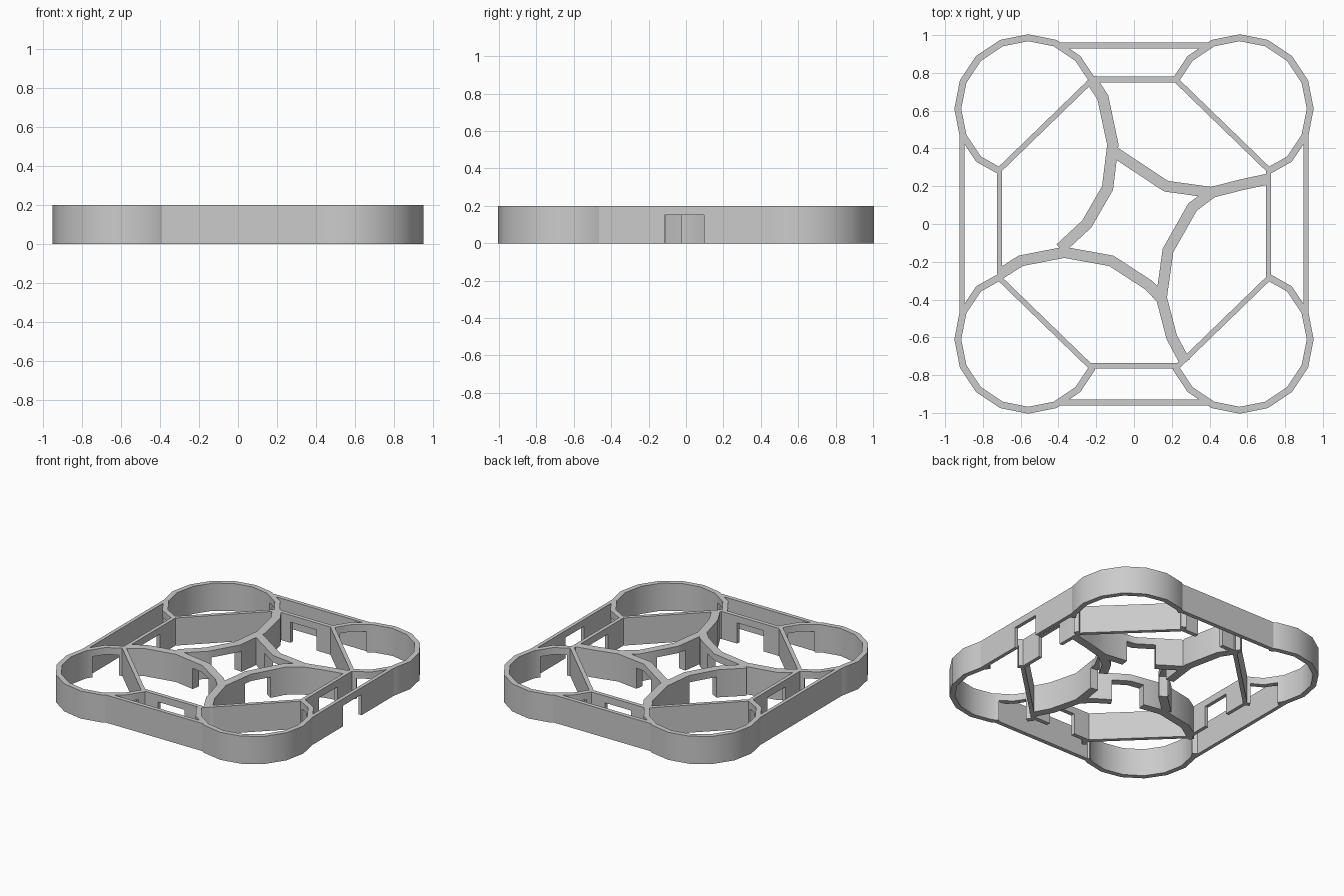
import bpy, bmesh
from math import cos, sin, radians
from mathutils import Vector

if "Cube" in bpy.data.objects:
    bpy.data.objects.remove(bpy.data.objects["Cube"])

H, DOOR_H = 0.2, 0.15


def wall(name, pts, width, doors=(), door_w=0.21):
    """Mitred wall along a path; doors are points where a doorway is cut."""
    pts = [Vector(p) for p in pts]
    lens = [0.0]
    for a, b in zip(pts, pts[1:]):
        lens.append(lens[-1] + (b - a).length)

    def at(s):
        for i in range(len(pts) - 1):
            if s <= lens[i + 1]:
                return pts[i].lerp(pts[i + 1], (s - lens[i]) / (lens[i + 1] - lens[i]))
        return pts[-1]

    # doorway intervals measured along the path
    spans = []
    for d in doors:
        s = min((lens[-1] * k / 400 for k in range(401)), key=lambda t: (at(t) - Vector(d)).length)
        spans.append((s - door_w / 2, s + door_w / 2))
    stops = sorted(set(lens) | {s for sp in spans for s in sp})
    stops = [s for i, s in enumerate(stops) if i == 0 or s - stops[i - 1] > 1e-4]
    path = [at(s) for s in stops]
    base = [DOOR_H if any(a < (s + t) / 2 < b for a, b in spans) else 0.0
            for s, t in zip(stops, stops[1:])]

    # mitred left and right offsets
    dirs = [(b - a).normalized() for a, b in zip(path, path[1:])]
    left, right = [], []
    for i, p in enumerate(path):
        d0, d1 = dirs[max(i - 1, 0)], dirs[min(i, len(dirs) - 1)]
        n0, n1 = Vector((-d0.y, d0.x)), Vector((-d1.y, d1.x))
        m = (n0 + n1).normalized()
        m *= width / 2 / m.dot(n0)
        left.append(p + m)
        right.append(p - m)

    bm = bmesh.new()

    def quad(*vs):
        bm.faces.new([bm.verts.new((v.x, v.y, z)) for v, z in vs])

    for i, z in enumerate(base):
        a, b, c, d = right[i], right[i + 1], left[i + 1], left[i]
        quad((a, H), (b, H), (c, H), (d, H))
        quad((d, z), (c, z), (b, z), (a, z))
        quad((a, z), (b, z), (b, H), (a, H))
        quad((c, z), (d, z), (d, H), (c, H))
        prev = base[i - 1] if i else H
        nxt = base[i + 1] if i + 1 < len(base) else H
        if prev > z:
            quad((d, z), (a, z), (a, prev), (d, prev))
        if nxt > z:
            quad((b, z), (c, z), (c, nxt), (b, nxt))
    bmesh.ops.remove_doubles(bm, verts=bm.verts, dist=1e-5)
    me = bpy.data.meshes.new(name)
    bm.to_mesh(me)
    bm.free()
    ob = bpy.data.objects.new(name, me)
    bpy.context.collection.objects.link(ob)
    bpy.context.view_layer.objects.active = ob
    ob.select_set(True)
    bpy.ops.object.shade_smooth_by_angle(angle=radians(30))
    ob.select_set(False)


# corner turrets: partial 16-sided rings with doorways across the corridors
for sx in (-1, 1):
    for sy in (-1, 1):
        ring = [(sx * (0.56 + 0.373 * cos(radians(a))), sy * (0.61 + 0.376 * sin(radians(a))))
                for a in [-112.5 + 22.5 * k for k in range(2, 11)]]
        lo = [(sx * (0.56 + 0.373 * cos(radians(a))), sy * (0.61 + 0.376 * sin(radians(a))))
              for a in (-67.5 - 45, -67.5, -45, -22.5)]
        # full sweep from the side corridor round to the end corridor
        sweep = [(sx * (0.56 + 0.373 * cos(radians(a))), sy * (0.61 + 0.376 * sin(radians(a))))
                 for a in [-67.5 + 22.5 * k for k in range(11)]]
        sweep[0] = (sx * 0.71, sy * 0.28)
        sweep[-1] = (sx * 0.22, sy * 0.76)
        wall("corner_ring", sweep, 0.036,
             [(sx * 0.815, sy * 0.355), (sx * 0.31, sy * 0.865)], 0.19)

# outer straight walls; only the right one has a doorway
for s in (-1, 1):
    wall("outer_end_wall", [(-0.41, s * 0.945), (0.41, s * 0.945)], 0.03)
    wall("outer_side_wall", [(s * 0.91, -0.47), (s * 0.91, 0.47)], 0.026,
         [(0.91, -0.01)] if s > 0 else [])

# inner octagon: doorways in the straight walls, solid diagonals
for s in (-1, 1):
    y = 0.765 if s > 0 else -0.75
    wall("octagon_end_wall", [(-0.23, y), (0.23, y)], 0.03, [(0, y)])
    wall("octagon_side_wall", [(s * 0.712, -0.28), (s * 0.712, 0.29)], 0.026, [(s * 0.712, 0)])
    for t in (-1, 1):
        wall("octagon_diagonal", [(s * 0.715, t * 0.285), (s * 0.23, t * 0.755)], 0.028)

# pinwheel of curved walls in the middle, each with a doorway
wall("curved_wall_back", [(-0.23, 0.77), (-0.165, 0.67), (-0.112, 0.42), (-0.14, 0.19),
                          (-0.25, 0.0), (-0.39, -0.13)], 0.06, [(-0.19, 0.11)])
wall("curved_wall_right", [(-0.11, 0.385), (0.17, 0.2), (0.41, 0.167), (0.57, 0.208),
                           (0.72, 0.24)], 0.058, [(0.14, 0.22)])
wall("curved_wall_front", [(0.41, 0.165), (0.31, 0.09), (0.18, -0.14), (0.145, -0.39),
                           (0.2, -0.6), (0.27, -0.73)], 0.058, [(0.2, -0.1)])
wall("curved_wall_left", [(0.15, -0.4), (0.08, -0.325), (-0.12, -0.195), (-0.37, -0.15),
                          (-0.6, -0.195), (-0.71, -0.265)], 0.058, [(-0.11, -0.2)])
